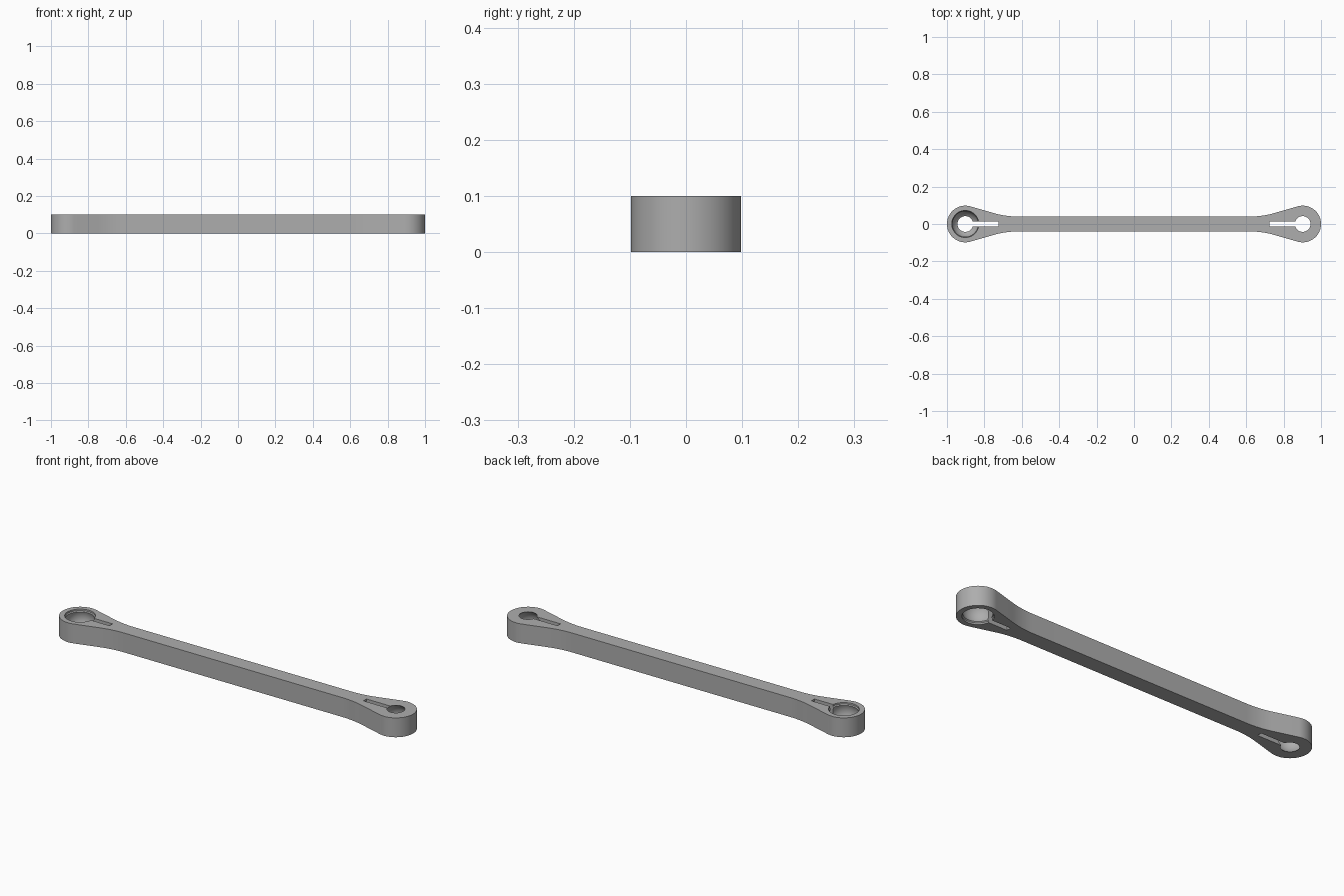
import bpy, bmesh, math
from mathutils import Matrix, Vector

cube = bpy.data.objects.get("Cube")
if cube:
    bpy.data.objects.remove(cube, do_unlink=True)

HEIGHT = 0.1
END_X, END_R = 0.902, 0.098      # eye centre and outer radius
BAR_Y, NECK_X = 0.04, 0.62       # half width of the bar, start of the flare
HOLE_R, SLOT_X, SLOT_Y = 0.042, 0.725, 0.0125
BALL_R, RIM_R = 0.073, 0.072
SLOPE = math.radians(16)

grey = bpy.data.materials.new("grey plastic")
grey.use_nodes = True
colour = (0.42, 0.42, 0.42, 1)
grey.diffuse_color = colour
grey.node_tree.nodes["Principled BSDF"].inputs["Base Color"].default_value = colour


def make_object(name, bm):
    bmesh.ops.recalc_face_normals(bm, faces=bm.faces)
    mesh = bpy.data.meshes.new(name)
    bm.to_mesh(mesh)
    bm.free()
    mesh.materials.append(grey)
    obj = bpy.data.objects.new(name, mesh)
    bpy.context.collection.objects.link(obj)
    return obj


def extrude_outline(name, points, low, high):
    bm = bmesh.new()
    face = bm.faces.new([bm.verts.new((x, y, low)) for x, y in points])
    new = bmesh.ops.extrude_face_region(bm, geom=[face])["geom"]
    verts = [v for v in new if isinstance(v, bmesh.types.BMVert)]
    bmesh.ops.translate(bm, verts=verts, vec=(0, 0, high - low))
    return make_object(name, bm)


def lathe(name, profile, segments=64):
    bm = bmesh.new()
    verts = [bm.verts.new((r, 0, z)) for r, z in profile]
    edges = [bm.edges.new(pair) for pair in zip(verts, verts[1:])]
    bmesh.ops.spin(bm, geom=verts + edges, cent=(0, 0, 0), axis=(0, 0, 1),
                   angle=math.tau, steps=segments)
    bmesh.ops.remove_doubles(bm, verts=bm.verts, dist=0.00001)
    return make_object(name, bm)


# Quarter outline: neck curve, then rounded eye
tangent = Vector((END_X - END_R * math.sin(SLOPE) * -1 * -1, END_R * math.cos(SLOPE)))
corner_x = tangent.x - (tangent.y - BAR_Y) / math.tan(SLOPE)
neck_r = (corner_x - NECK_X) / math.tan(SLOPE / 2)
quarter = []
for i in range(13):
    a = SLOPE * i / 12
    quarter.append((NECK_X + neck_r * math.sin(a), BAR_Y + neck_r * (1 - math.cos(a))))
for i in range(25):
    a = math.pi / 2 + SLOPE - (math.pi / 2 + SLOPE) * i / 24
    quarter.append((END_X + END_R * math.cos(a), END_R * math.sin(a)))
right_end = quarter + [(x, -y) for x, y in reversed(quarter[:-1])]
outline = right_end + [(-x, -y) for x, y in right_end]
rod = extrude_outline("connecting_link", outline, 0, HEIGHT)

# Socket profile: through hole, spherical cup, flared rim
ball_z = 0.06
start = -math.acos(HOLE_R / BALL_R)
stop = math.radians(22)
profile = [(0, -0.02), (HOLE_R, -0.02)]
for i in range(17):
    a = start + (stop - start) * i / 16
    profile.append((BALL_R * math.cos(a), ball_z + BALL_R * math.sin(a)))
profile += [(RIM_R, HEIGHT - 0.008), (RIM_R, HEIGHT + 0.02), (0, HEIGHT + 0.02)]

# Cut a socket and a relief slot at each end, the sockets facing opposite ways
cutters = []
for side in (-1, 1):
    socket = lathe("socket_cutter", profile)
    flip = Matrix.Rotation(math.pi, 4, "Y") if side > 0 else Matrix.Identity(4)
    lift = HEIGHT if side > 0 else 0
    socket.data.transform(Matrix.Translation((side * END_X, 0, lift)) @ flip)
    near, far = side * SLOT_X, side * END_X
    slot = extrude_outline("slot_cutter", [(near, -SLOT_Y), (far, -SLOT_Y),
                                           (far, SLOT_Y), (near, SLOT_Y)], -0.03, HEIGHT + 0.03)
    cutters += [socket, slot]

bpy.context.view_layer.objects.active = rod
for cutter in cutters:
    mod = rod.modifiers.new("cut", "BOOLEAN")
    mod.operation = "DIFFERENCE"
    mod.solver = "EXACT"
    mod.object = cutter
    bpy.ops.object.modifier_apply(modifier=mod.name)
    bpy.data.objects.remove(cutter, do_unlink=True)

bpy.ops.object.select_all(action="DESELECT")
rod.select_set(True)
bpy.ops.object.shade_smooth_by_angle(angle=math.radians(30))
